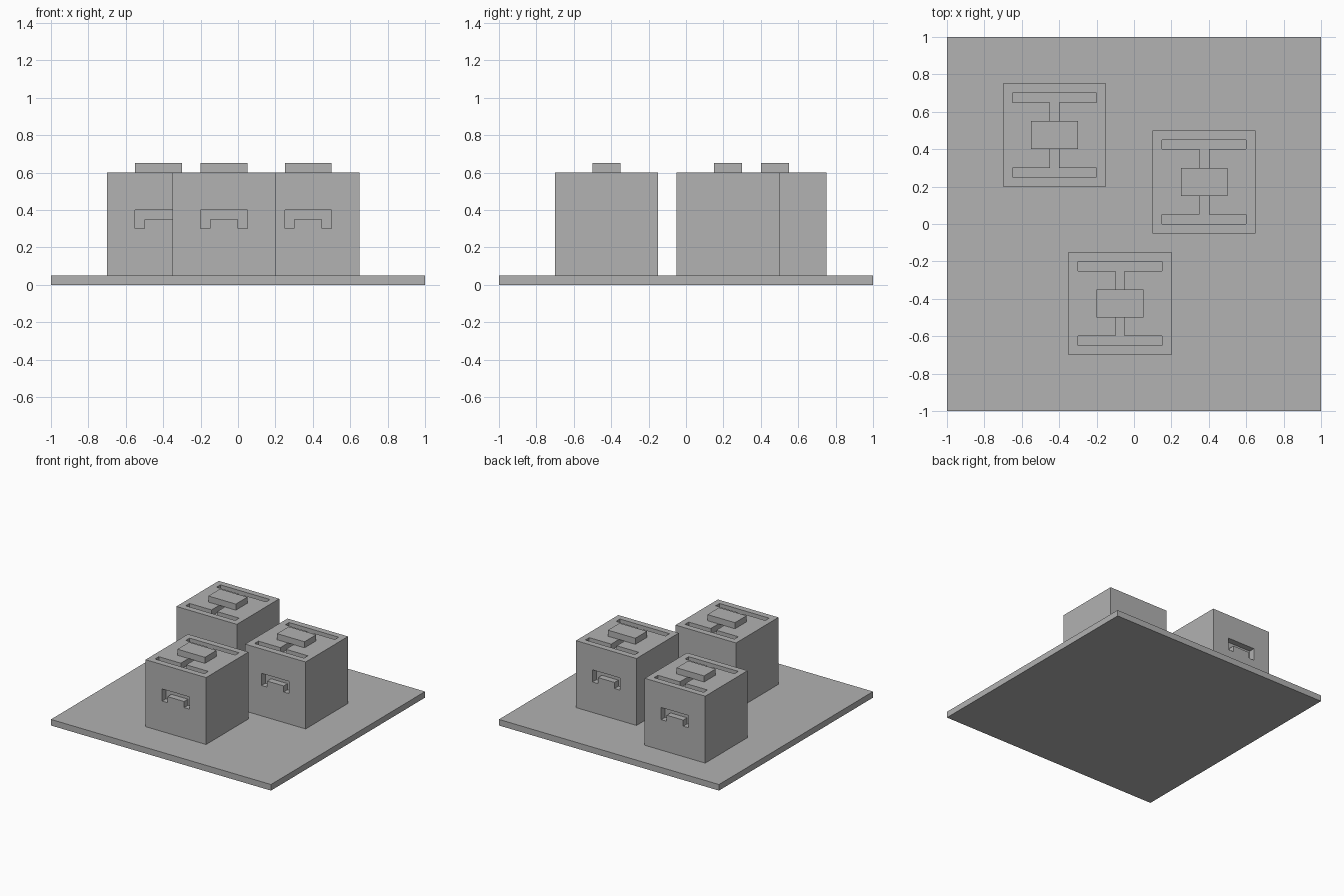
import bpy
import bmesh
from mathutils import Matrix, Vector

if "Cube" in bpy.data.objects:
    bpy.data.objects.remove(bpy.data.objects["Cube"], do_unlink=True)

SIZE = 0.55      # block edge length
BASE = 0.05      # plate thickness
DEPTH = 0.05     # groove depth
TOP = BASE + SIZE

grey = bpy.data.materials.new("grey")
grey.use_nodes = True
grey.diffuse_color = (0.445, 0.445, 0.445, 1)
grey.node_tree.nodes["Principled BSDF"].inputs["Base Color"].default_value = grey.diffuse_color


def add_object(name, bm):
    bmesh.ops.recalc_face_normals(bm, faces=bm.faces)
    mesh = bpy.data.meshes.new(name)
    bm.to_mesh(mesh)
    bm.free()
    mesh.materials.append(grey)
    obj = bpy.data.objects.new(name, mesh)
    bpy.context.collection.objects.link(obj)
    return obj


def box(name, size, center):
    bm = bmesh.new()
    bmesh.ops.create_cube(bm, size=1)
    bmesh.ops.scale(bm, vec=size, verts=bm.verts)
    bmesh.ops.translate(bm, vec=center, verts=bm.verts)
    return add_object(name, bm)


def prism(name, points, direction):
    """Extrude a closed outline of 3D points along a direction."""
    bm = bmesh.new()
    face = bm.faces.new([bm.verts.new(p) for p in points])
    result = bmesh.ops.extrude_face_region(bm, geom=[face], use_keep_orig=True)
    moved = [v for v in result["geom"] if isinstance(v, bmesh.types.BMVert)]
    bmesh.ops.translate(bm, vec=direction, verts=moved)
    return add_object(name, bm)


# Block, centred on the origin in x and y
block = box("block", (SIZE, SIZE, SIZE), (0, 0, BASE + SIZE / 2))

# I-shaped groove in the top
quarter = [(0.025, 0.175), (0.225, 0.175), (0.225, 0.225)]
right_half = [(x, -y) for x, y in reversed(quarter)] + quarter
outline = right_half + [(-x, -y) for x, y in right_half]
cutters = [prism("top_groove_cutter", [(x, y, TOP - DEPTH) for x, y in outline], (0, 0, 0.1))]

# Bracket-shaped grooves in the front and back
half = [(0.075, 0.35), (0.075, 0.30), (0.125, 0.30), (0.125, 0.40)]
bracket = half + [(-x, z) for x, z in reversed(half)]
for name, side in (("front", -1), ("back", 1)):
    inner = side * (SIZE / 2 - DEPTH)
    cutters.append(prism(name + "_groove_cutter", [(x, inner, z) for x, z in bracket],
                         (0, side * 0.1, 0)))

for cutter in cutters:
    cutter.hide_render = True
    mod = block.modifiers.new("groove", "BOOLEAN")
    mod.operation = "DIFFERENCE"
    mod.solver = "EXACT"
    mod.object = cutter

# Bake the grooves and discard the cutters
bpy.context.view_layer.update()
evaluated = block.evaluated_get(bpy.context.evaluated_depsgraph_get())
grooved = bpy.data.meshes.new_from_object(evaluated)
block.modifiers.clear()
block.data = grooved
for cutter in cutters:
    bpy.data.objects.remove(cutter, do_unlink=True)

# Raised cap bridging the top groove
cap = box("cap", (0.25, 0.15, 0.05), (0, 0, TOP + 0.025))

# Three identical blocks with caps
places = {"front": (-0.075, -0.425), "right": (0.375, 0.225), "back": (-0.425, 0.475)}
for place, (x, y) in places.items():
    for part in (block, cap):
        copy = bpy.data.objects.new(place + "_" + part.name, part.data)
        copy.location = (x, y, 0)
        bpy.context.collection.objects.link(copy)
for part in (block, cap):
    bpy.data.objects.remove(part, do_unlink=True)

# Square ground plate
box("base_plate", (2, 2, BASE), (0, 0, BASE / 2))
